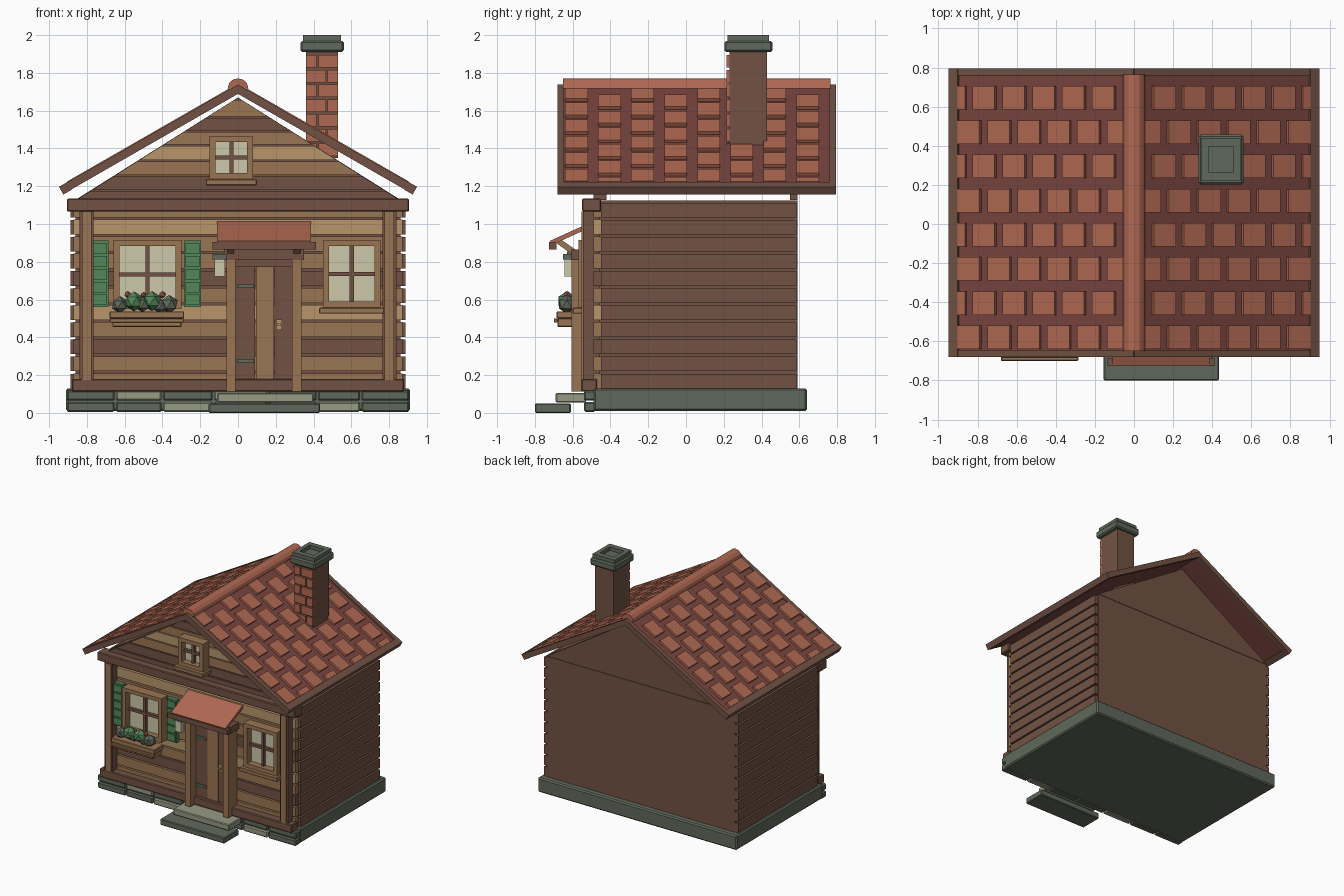
import bpy, bmesh, math
from mathutils import Matrix, Vector

cube = bpy.data.objects.get("Cube")
if cube:
    bpy.data.objects.remove(cube)


def material(name, rgb):
    lin = [((c / 255 + 0.055) / 1.055) ** 2.4 for c in rgb] + [1]
    m = bpy.data.materials.new(name)
    m.use_nodes = True
    m.diffuse_color = lin
    m.node_tree.nodes["Principled BSDF"].inputs["Base Color"].default_value = lin
    return m


DARK = material("dark wood", (114, 82, 68))
MID = material("medium wood", (154, 117, 83))
LIGHT = material("light wood", (184, 150, 107))
TILE = material("terracotta", (176, 105, 82))
DECK = material("roof underlay", (120, 68, 63))
STONE = material("dark stone", (96, 105, 91))
PALE = material("pale stone", (150, 155, 131))
GLASS = material("cream glass", (204, 200, 170))
GREEN = material("leaf green", (84, 135, 90))


def finish(name, bm, mat, bevel=0):
    bmesh.ops.recalc_face_normals(bm, faces=bm.faces)
    me = bpy.data.meshes.new(name)
    bm.to_mesh(me)
    bm.free()
    me.materials.append(mat)
    ob = bpy.data.objects.new(name, me)
    bpy.context.collection.objects.link(ob)
    if bevel:
        mod = ob.modifiers.new("Bevel", "BEVEL")
        mod.width, mod.segments = bevel, 1
    return ob


def boxes(name, mat, items, bevel=0, frame=Matrix()):
    """Boxes given as x0, x1, y0, y1, z0, z1, joined in one object."""
    bm = bmesh.new()
    for x0, x1, y0, y1, z0, z1 in items:
        mid = Vector((x0 + x1, y0 + y1, z0 + z1)) / 2
        size = Matrix.Diagonal((x1 - x0, y1 - y0, z1 - z0, 1))
        bmesh.ops.create_cube(bm, size=1, matrix=frame @ Matrix.Translation(mid) @ size)
    return finish(name, bm, mat, bevel)


def prism(name, mat, outline, y0, y1):
    """Outline in x, z pushed from y0 to y1."""
    bm = bmesh.new()
    face = bm.faces.new([bm.verts.new((x, y0, z)) for x, z in outline])
    out = bmesh.ops.extrude_face_region(bm, geom=[face])["geom"]
    bmesh.ops.translate(bm, verts=[v for v in out if isinstance(v, bmesh.types.BMVert)],
                        vec=(0, y1 - y0, 0))
    return finish(name, bm, mat)


# Foundation and front stones
boxes("foundation", STONE, [(-0.91, 0.91, -0.49, 0.64, 0.01, 0.13)], 0.01)
edges = [-0.91, -0.65, -0.4, -0.13, 0.16, 0.42, 0.65, 0.91]
stones = {STONE: [], PALE: []}
for row in range(2):
    for i in range(7):
        pale = i in ((2, 5), (1, 3))[row]
        z = 0.005 + row * 0.06
        stones[PALE if pale else STONE].append(
            (edges[i] + 0.004, edges[i + 1] - 0.004, -0.54, -0.48, z, z + 0.053))
boxes("dark_front_stones", STONE, stones[STONE], 0.008)
boxes("pale_front_stones", PALE, stones[PALE], 0.008)
boxes("lower_step", STONE, [(-0.155, 0.435, -0.8, -0.61, 0, 0.05)], 0.006)
boxes("upper_step", PALE, [(-0.11, 0.4, -0.69, -0.53, 0.055, 0.105)], 0.006)

# Walls and planks
boxes("wall_core", DARK, [(-0.86, 0.86, -0.46, 0.59, 0.12, 1.125)])
pitch = 0.0905
boxes("side_planks", DARK, [
    (*sorted((s * 0.85, s * 0.888)), -0.45, 0.585, 0.13 + i * pitch, 0.207 + i * pitch)
    for s in (-1, 1) for i in range(11)])
rows = [MID, MID, DARK, MID, LIGHT, MID, DARK, MID, MID, LIGHT, MID]
for mat, label in ((DARK, "dark"), (MID, "medium"), (LIGHT, "light")):
    boxes(f"{label}_front_planks", mat, [
        (-0.87, 0.87, -0.49, -0.45, 0.13 + i * pitch, 0.209 + i * pitch)
        for i, m in enumerate(rows) if m is mat])


# Gables
def half(z):
    return (1.67 - z) / 0.634


bands = [1.13, 1.18, 1.26, 1.34, 1.42, 1.495, 1.57, 1.665]
for i, mat in enumerate([DARK, DARK, MID, LIGHT, MID, DARK, MID]):
    lo, hi = bands[i], bands[i + 1] - 0.008
    prism(f"gable_plank_{i + 1}", mat,
          [(-half(lo), lo), (half(lo), lo), (half(hi), hi), (-half(hi), hi)], -0.49, -0.45)
for name, y in (("front_gable_backing", -0.46), ("back_gable", 0.55)):
    prism(name, DARK, [(-0.86, 1.128), (0.86, 1.128), (0, 1.67)], y, y + 0.04)

# Timber frame
boxes("top_beam", DARK, [(-0.905, 0.905, -0.55, -0.45, 1.065, 1.135)], 0.006)
boxes("sill_beam", DARK, [(-0.88, 0.88, -0.555, -0.47, 0.112, 0.18)], 0.006)
for side, s in (("right", -1), ("left", 1)):
    boxes(f"{side}_corner_post", DARK, [(*sorted((s * 0.765, s * 0.84)), -0.545, -0.455, 0.12, 1.07)])
    boxes(f"{side}_corner_post_face", MID, [(*sorted((s * 0.775, s * 0.825)), -0.554, -0.545, 0.12, 1.065)])

# Roof: each half is laid out along its slope, u from ridge to eave
slope = math.atan2(0.545, 0.95)
for side, s in (("right", -1), ("left", 1)):
    frame = (Matrix.Translation((0, 0, 1.735)) @ Matrix.Diagonal((s, 1, 1, 1))
             @ Matrix.Rotation(slope, 4, "Y"))
    boxes(f"{side}_roof_deck", DECK, [(0, 1.07, -0.65, 0.765, -0.035, -0.01)], 0, frame)
    tiles = []
    for k in range(8):
        y = -0.58 + k * 0.175
        for i in range(6):
            u = (0.178 if k % 2 else 0.09) + i * 0.176
            tiles.append((max(u - 0.065, 0.05), min(u + 0.065, 1.037), y - 0.06, y + 0.06, -0.015, 0.008))
    boxes(f"{side}_roof_tiles", TILE, tiles, 0, frame)
    boxes(f"{side}_roof_trim", DARK, [
        (0, 1.09, -0.68, -0.645, -0.04, 0.003), (0, 1.09, 0.76, 0.795, -0.04, 0.003),
        (1.037, 1.09, -0.68, 0.795, -0.042, 0.005)], 0, frame)
arc = [(0.055 * math.cos(math.pi * i / 6), 1.718 + 0.053 * math.sin(math.pi * i / 6)) for i in range(7)]
prism("ridge_cap", TILE, arc, -0.65, 0.765)

# Chimney
boxes("chimney_stack", DARK, [(0.36, 0.53, 0.23, 0.43, 1.35, 1.92)])
bricks = []
for r in range(7):
    z = 1.36 + r * 0.078
    cut = 0.47 if r % 2 else 0.42
    bricks += [(0.36, cut - 0.005, 0.215, 0.24, z, z + 0.066), (cut + 0.005, 0.53, 0.215, 0.24, z, z + 0.066)]
boxes("chimney_bricks", TILE, bricks)
boxes("chimney_cap", STONE, [(0.33, 0.56, 0.203, 0.457, 1.91, 1.97)], 0.01)
boxes("chimney_rim", STONE, [
    (0.345, 0.38, 0.22, 0.44, 1.965, 2), (0.51, 0.545, 0.22, 0.44, 1.965, 2),
    (0.38, 0.51, 0.22, 0.265, 1.965, 2), (0.38, 0.51, 0.395, 0.44, 1.965, 2)])


# Windows
def window(name, x0, x1, z0, z1, sill):
    t, cx, cz = 0.032, (x0 + x1) / 2, (z0 + z1) / 2
    boxes(name + "_glass", GLASS, [(x0 + t, x1 - t, -0.515, -0.48, z0 + t, z1 - t)])
    boxes(name + "_frame", MID, [
        (x0, x0 + t, -0.57, -0.48, z0, z1), (x1 - t, x1, -0.57, -0.48, z0, z1),
        (x0 + t, x1 - t, -0.57, -0.48, z0, z0 + t), (x0 + t, x1 - t, -0.57, -0.48, z1 - t, z1)])
    boxes(name + "_bars", DARK, [
        (cx - 0.011, cx + 0.011, -0.54, -0.5, z0 + t, z1 - t),
        (x0 + t, x1 - t, -0.538, -0.5, cz - 0.011, cz + 0.011)])
    if sill:
        boxes(name + "_sill", MID, [(x0 - 0.02, x1 + 0.02, -0.6, -0.48, z0 - 0.032, z0)], 0.004)


window("flower_window", -0.66, -0.3, 0.55, 0.915, False)
window("plain_window", 0.45, 0.755, 0.557, 0.915, True)
window("attic_window", -0.15, 0.08, 1.237, 1.467, True)

# Shutters
for side, x in (("right", -0.775), ("left", -0.285)):
    slats = [(x + 0.008, x + 0.082, -0.535, -0.52, 0.57 + i * 0.068, 0.626 + i * 0.068) for i in range(5)]
    boxes(f"{side}_shutter", GREEN, [(x, x + 0.09, -0.523, -0.48, 0.56, 0.912)] + slats)

# Flower box and plants
boxes("flower_box", MID, [(-0.665, -0.3, -0.68, -0.56, 0.455, 0.5), (-0.68, -0.285, -0.685, -0.56, 0.5, 0.538),
                          (-0.68, -0.285, -0.7, -0.68, 0.478, 0.5)], 0.004)


def balls(name, mat, spots):
    bm = bmesh.new()
    for x, z, r in spots:
        bmesh.ops.create_icosphere(bm, subdivisions=1, radius=r, matrix=Matrix.Translation((x, -0.63, z)))
    finish(name, bm, mat)


balls("green_plants", GREEN, [(-0.55, 0.59, 0.053), (-0.455, 0.592, 0.053)])
balls("grey_plants", STONE, [(-0.625, 0.573, 0.046), (-0.505, 0.575, 0.042), (-0.365, 0.575, 0.05), (-0.41, 0.565, 0.04)])
balls("flower_buds", TILE, [(-0.585, 0.628, 0.018), (-0.4, 0.625, 0.02), (-0.5, 0.625, 0.016)])

# Door
boxes("door_dark_planks", DARK, [(-0.012, 0.09, -0.53, -0.48, 0.17, 0.775), (0.194, 0.287, -0.53, -0.48, 0.17, 0.775)])
boxes("door_middle_plank", MID, [(0.094, 0.19, -0.53, -0.48, 0.17, 0.775)])
boxes("door_posts", MID, [(-0.06, -0.012, -0.605, -0.48, 0.112, 0.81), (0.287, 0.335, -0.605, -0.48, 0.112, 0.81)])
boxes("door_header", DARK, [(-0.012, 0.287, -0.56, -0.48, 0.772, 0.815), (-0.075, 0.35, -0.61, -0.48, 0.81, 0.865)])
boxes("door_hinges", STONE, [(-0.005, 0.085, -0.539, -0.525, z, z + 0.02) for z in (0.265, 0.66)])
boxes("door_handle", LIGHT, [(0.2, 0.232, -0.538, -0.525, 0.44, 0.495), (0.208, 0.224, -0.56, -0.53, 0.46, 0.476)])

# Door canopy
tilt = math.atan2(0.1, 0.22)
canopy = Matrix.Translation((0, -0.715, 0.9)) @ Matrix.Rotation(tilt, 4, "X")
boxes("canopy_roof", TILE, [(-0.11, 0.387, 0, 0.25, -0.012, 0.012)], 0, canopy)
boxes("canopy_beam", DARK, [(-0.135, 0.412, -0.725, -0.685, 0.865, 0.905)])
brace = Matrix.Translation((0, -0.56, 0.81)) @ Matrix.Rotation(math.radians(-35), 4, "X")
boxes("canopy_braces", MID, [(x, x + 0.035, -0.15, 0.02, 0, 0.03) for x in (-0.055, 0.295)], 0, brace)

# Lantern
boxes("lantern_glass", GLASS, [(-0.125, -0.07, -0.642, -0.603, 0.722, 0.815)])
boxes("lantern_cap", STONE, [(-0.135, -0.06, -0.65, -0.595, 0.812, 0.84), (-0.105, -0.09, -0.63, -0.48, 0.84, 0.855)])
